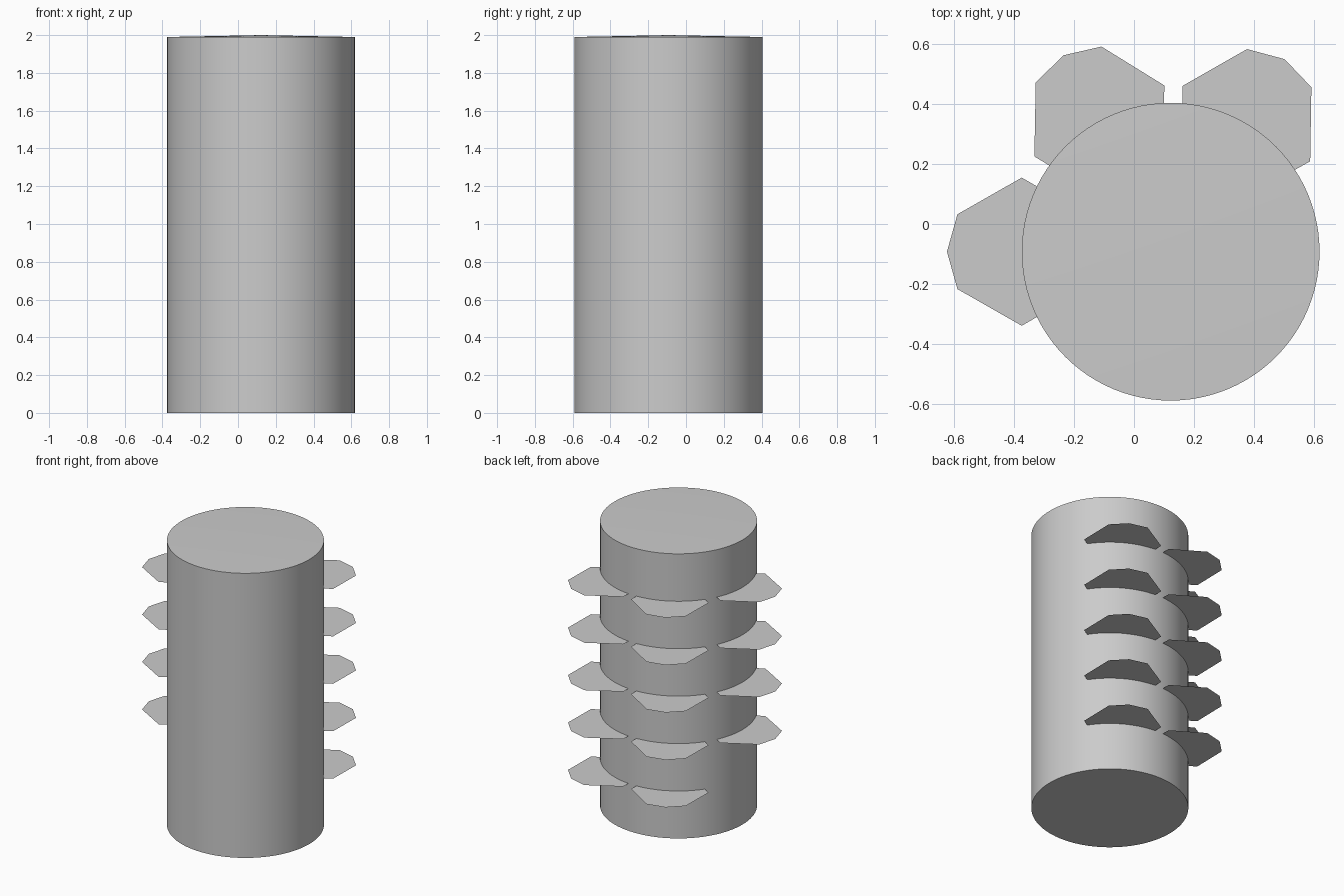
import bpy
import bmesh
from math import radians, cos, sin
from mathutils import Matrix, Vector

if "Cube" in bpy.data.objects:
    bpy.data.objects.remove(bpy.data.objects["Cube"])

CENTRE = Vector((0.1225, -0.0925, 0))
RADIUS = 0.4975
RIM = 1.99

grey = bpy.data.materials.new("plain grey")
grey.use_nodes = True
colour = (0.6, 0.6, 0.6, 1)
grey.diffuse_color = colour
grey.node_tree.nodes["Principled BSDF"].inputs["Base Color"].default_value = colour


def add_object(name, bm):
    mesh = bpy.data.meshes.new(name)
    bm.to_mesh(mesh)
    bm.free()
    mesh.materials.append(grey)
    obj = bpy.data.objects.new(name, mesh)
    obj.location = CENTRE
    bpy.context.collection.objects.link(obj)
    return obj


# Trunk: a round column whose top rises very slightly to the middle
bm = bmesh.new()
bmesh.ops.create_cone(bm, cap_ends=True, segments=96, radius1=RADIUS,
                      radius2=RADIUS, depth=RIM,
                      matrix=Matrix.Translation((0, 0, RIM / 2)))
top = max(bm.faces, key=lambda f: f.calc_center_median().z)
middle = bmesh.ops.poke(bm, faces=[top])["verts"][0]
middle.co.z = 2.0
trunk = add_object("trunk", bm)
bpy.context.view_layer.objects.active = trunk
trunk.select_set(True)
bpy.ops.object.shade_smooth_by_angle(angle=radians(30))

# Flat leaf outline: (distance from the axis, sideways offset)
half = [(0.7125, 0.125), (0.4975, 0.2475)]
outline = [(0.7475, 0)] + half + [(0.07, 0)] + [(r, -s) for r, s in reversed(half)]


def add_leaf(name, angle, z):
    c, s = cos(radians(angle)), sin(radians(angle))
    bm = bmesh.new()
    bm.faces.new([bm.verts.new((r * c - t * s, r * s + t * c, z))
                  for r, t in outline])
    add_object(name, bm)


# Columns of evenly spaced leaves; the side column lacks the lowest one
columns = {"back_left_leaf": (59.4, 1), "back_right_leaf": (118.6, 1),
           "right_leaf": (180, 2)}
for name, (angle, first) in columns.items():
    for level in range(first, 6):
        add_leaf(f"{name}_{level}", angle, level * RIM / 6)
